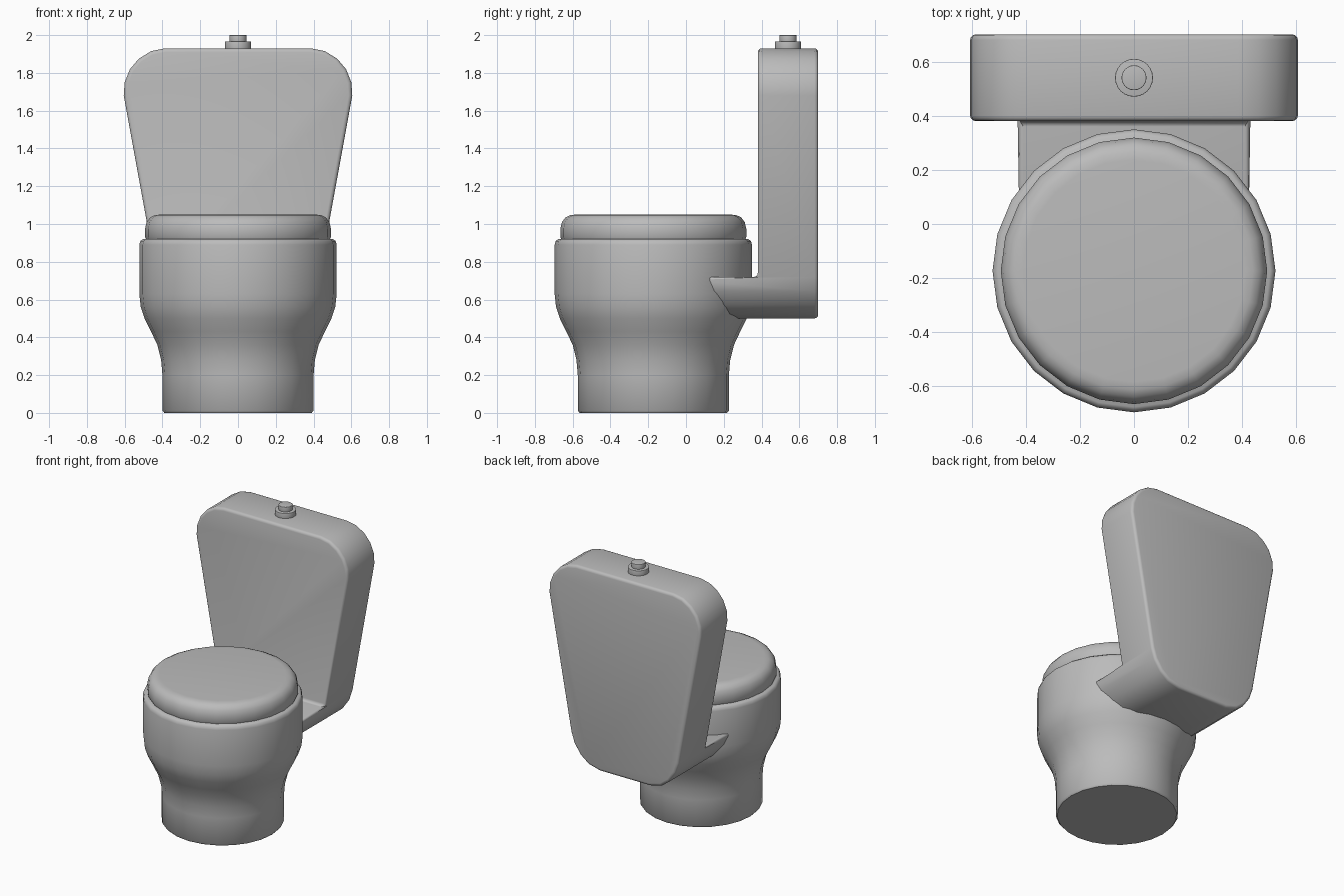
import bpy
import bmesh
import math

cube = bpy.data.objects.get("Cube")
if cube:
    bpy.data.objects.remove(cube, do_unlink=True)

grey = bpy.data.materials.new("ceramic_grey")
grey.use_nodes = True
colour = (0.5, 0.5, 0.5, 1)
grey.diffuse_color = colour
grey.node_tree.nodes["Principled BSDF"].inputs["Base Color"].default_value = colour


def finish(name, bm, location=(0, 0, 0), bevel=0, angle=40):
    """Turn a bmesh into a smooth-shaded object with optional rounded edges."""
    bmesh.ops.recalc_face_normals(bm, faces=bm.faces)
    mesh = bpy.data.meshes.new(name)
    bm.to_mesh(mesh)
    bm.free()
    obj = bpy.data.objects.new(name, mesh)
    obj.location = location
    mesh.materials.append(grey)
    bpy.context.collection.objects.link(obj)
    bpy.ops.object.select_all(action="DESELECT")
    obj.select_set(True)
    bpy.context.view_layer.objects.active = obj
    if bevel:
        mod = obj.modifiers.new("rounded_edges", "BEVEL")
        mod.width = bevel
        mod.segments = 3
        mod.limit_method = "ANGLE"
        mod.angle_limit = math.radians(40)
        bpy.ops.object.modifier_apply(modifier=mod.name)
    bpy.ops.object.shade_smooth_by_angle(angle=math.radians(angle))
    return obj


def lathe(name, profile, y, sides=24, bevel=0):
    """Spin a (radius, height) profile about a vertical axis and cap both ends."""
    bm = bmesh.new()
    rings = []
    for r, z in profile:
        rings.append([bm.verts.new((r * math.cos(a), r * math.sin(a), z))
                      for a in (math.tau * i / sides for i in range(sides))])
    for low, high in zip(rings, rings[1:]):
        for i in range(sides):
            j = (i + 1) % sides
            bm.faces.new((low[i], low[j], high[j], high[i]))
    bm.faces.new(rings[0])
    bm.faces.new(rings[-1])
    return finish(name, bm, (0, y, 0), bevel)


# Bowl with a narrow foot
bowl_y = -0.173
lathe("bowl", [(0.39, 0), (0.4, 0.012), (0.4, 0.2), (0.407, 0.28), (0.427, 0.36),
               (0.46, 0.43), (0.495, 0.5), (0.515, 0.56), (0.5225, 0.63),
               (0.5225, 0.89), (0.517, 0.91), (0.503, 0.92)], bowl_y)

# Closed lid with a soft top edge
lathe("lid", [(0.485, 0.915), (0.492, 0.93), (0.492, 0.975), (0.484, 1.01),
              (0.465, 1.035), (0.44, 1.047), (0.41, 1.05)], bowl_y)

# Tank: half outlines from bottom to shelf height, and from there to the top
shelf_z = 0.72
lower = [(0.2, 0.5), (0.29, 0.523), (0.355, 0.573), (0.405, 0.645), (0.43, shelf_z)]
upper = [(0.605, 1.68), (0.6, 1.75), (0.572, 1.82), (0.525, 1.875),
         (0.46, 1.915), (0.385, 1.93)]
front_y, back_y, shelf_front = 0.38, 0.7, 0.0

bm = bmesh.new()


def mirrored_face(half):
    points = half + [(-x, z) for x, z in reversed(half)]
    return bm.faces.new([bm.verts.new((x, back_y, z)) for x, z in points])


def extrude_to(faces, y):
    made = bmesh.ops.extrude_face_region(bm, geom=faces)["geom"]
    for v in made:
        if isinstance(v, bmesh.types.BMVert):
            v.co.y = y
    bmesh.ops.delete(bm, geom=[f for f in faces if f.is_valid], context="FACES_ONLY")
    return [f for f in made if isinstance(f, bmesh.types.BMFace)]


back = [mirrored_face(lower), mirrored_face([lower[-1]] + upper)]
bmesh.ops.remove_doubles(bm, verts=bm.verts, dist=0.0001)
back = list(bm.faces)
back_copy = bmesh.ops.duplicate(bm, geom=back)["geom"]
front = extrude_to(back, front_y)

# Shelf grown forward from the lower tank into the bowl
shelf = [f for f in front if f.calc_center_median().z < shelf_z]
extrude_to(shelf, shelf_front)
bmesh.ops.remove_doubles(bm, verts=bm.verts, dist=0.0001)
bmesh.ops.dissolve_limit(bm, angle_limit=0.001, verts=bm.verts, edges=bm.edges)
finish("tank", bm, bevel=0.02)

# Flush button on its collar
button_y = 0.54
lathe("button_collar", [(0.07, 1.92), (0.07, 1.966)], button_y, bevel=0.003)
lathe("flush_button", [(0.046, 1.96), (0.046, 2.0)], button_y, bevel=0.003)
